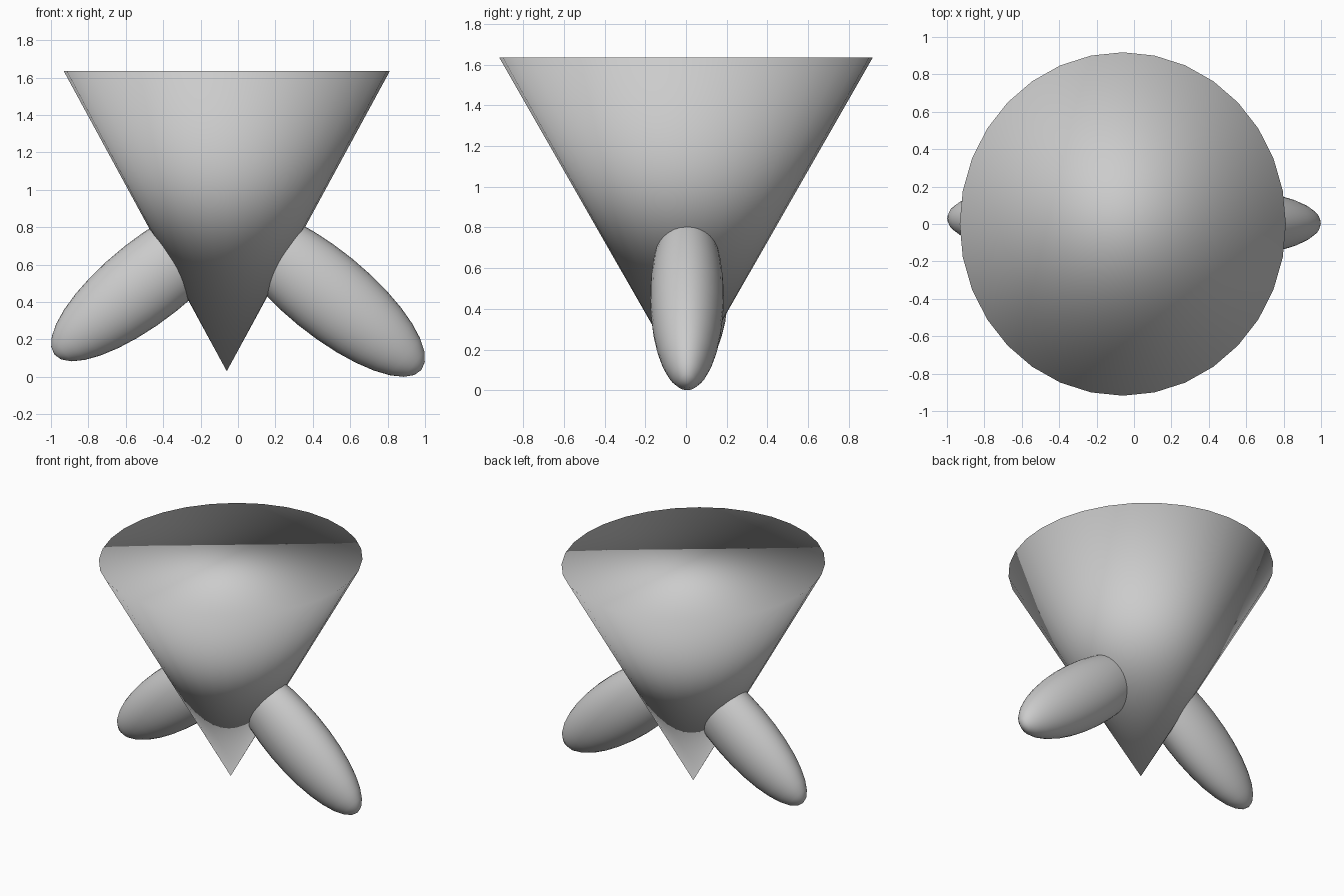
import bpy
import math

if "Cube" in bpy.data.objects:
    bpy.data.objects.remove(bpy.data.objects["Cube"])

# Inverted cone body with a closed flat top, shaded smooth all over
TIP_Z, TOP_Z = 0.03, 1.635
bpy.ops.mesh.primitive_cone_add(
    vertices=32, radius1=0, radius2=1, depth=TOP_Z - TIP_Z,
    end_fill_type='NGON', location=(-0.06, 0, (TIP_Z + TOP_Z) / 2))
body = bpy.context.object
body.name = "cone_body"
body.scale = (0.872, 0.918, 1)
bpy.ops.object.transform_apply(location=False, rotation=False, scale=True)
bpy.ops.object.shade_smooth()


# Stretched ellipsoid leg, its long axis tilted down and outward
def add_leg(name, centre, radii, tilt):
    bpy.ops.mesh.primitive_uv_sphere_add(segments=32, ring_count=16, radius=1)
    leg = bpy.context.object
    leg.name = name
    leg.scale = (radii[1], radii[2], radii[0])
    leg.rotation_euler = (0, math.radians(90 + tilt), 0)
    leg.location = centre
    bpy.ops.object.shade_smooth()
    return leg


add_leg("right_leg", (0.465, 0.005, 0.455), (0.664, 0.229, 0.181), 39.1)
add_leg("left_leg", (-0.47, 0.03, 0.523), (0.652, 0.222, 0.18), -38.3)
